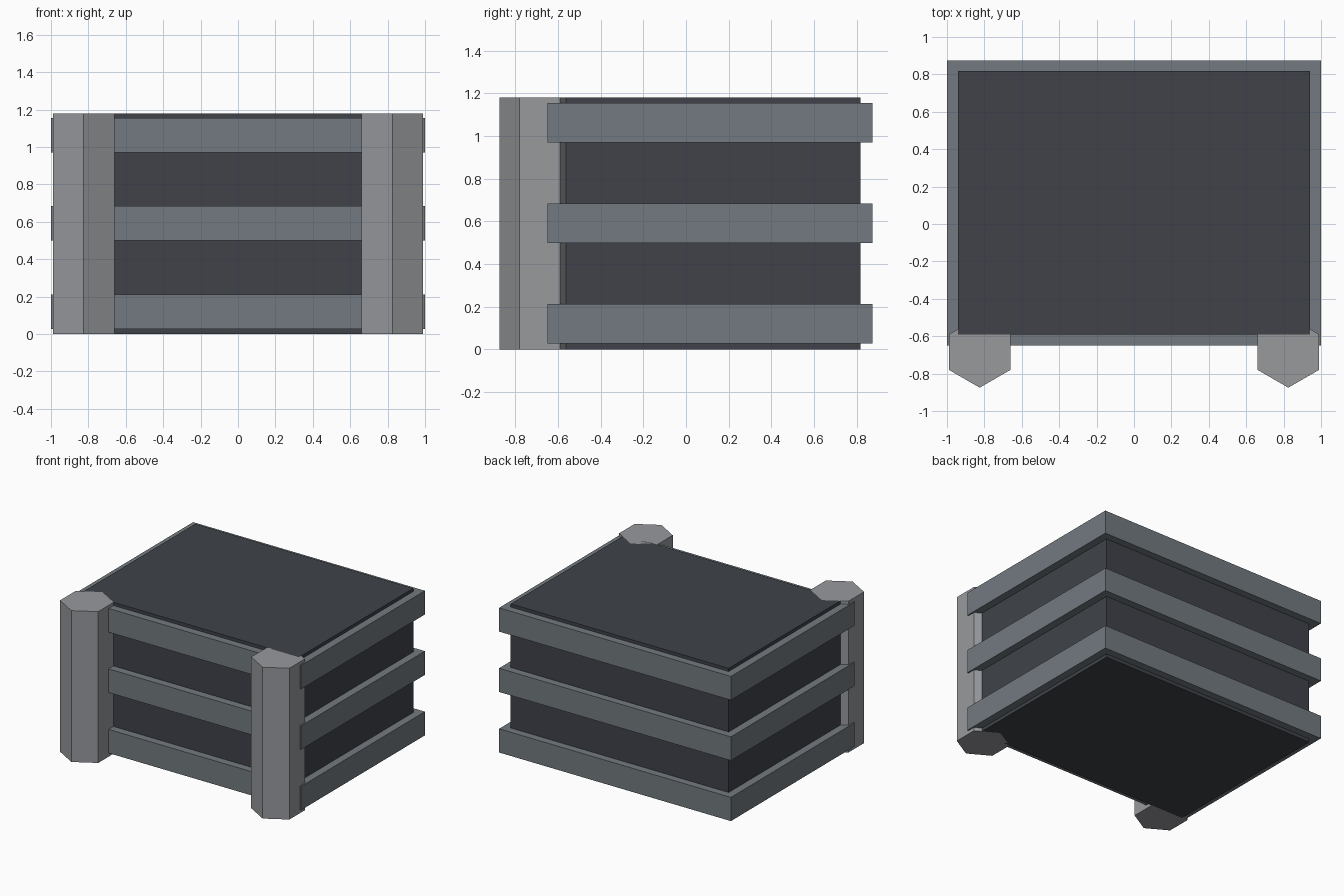
import bpy, math

if "Cube" in bpy.data.objects:
    bpy.data.objects.remove(bpy.data.objects["Cube"])

HEIGHT = 1.18


def material(name, rgb):
    m = bpy.data.materials.new(name)
    m.diffuse_color = (*rgb, 1)
    m.use_nodes = True
    m.node_tree.nodes["Principled BSDF"].inputs["Base Color"].default_value = m.diffuse_color
    return m


dark = material("dark_panel", (0.05, 0.055, 0.067))
steel = material("steel_band", (0.17, 0.195, 0.215))
light = material("light_post", (0.31, 0.32, 0.335))


def box(name, x, y, z, mat):
    """Axis-aligned box from (min, max) pairs."""
    bpy.ops.mesh.primitive_cube_add(size=1, location=[sum(r) / 2 for r in (x, y, z)])
    ob = bpy.context.object
    ob.name = name
    ob.scale = [r[1] - r[0] for r in (x, y, z)]
    bpy.ops.object.transform_apply(location=False, rotation=False, scale=True)
    ob.data.materials.append(mat)


# Main block
box("body", (-0.94, 0.94), (-0.59, 0.817), (0, HEIGHT), dark)

# Three bands wrapped round the block
for label, z in (("lower", 0.027), ("middle", 0.499), ("upper", 0.97)):
    box(label + "_band", (-1, 1), (-0.65, 0.875), (z, z + 0.185), steel)

# Hexagonal posts at the front corners, one point facing forward
for label, x in (("left", -0.825), ("right", 0.825)):
    bpy.ops.mesh.primitive_cylinder_add(vertices=6, radius=0.19, depth=HEIGHT,
                                        location=(x, -0.685, HEIGHT / 2))
    post = bpy.context.object
    post.name = label + "_front_post"
    post.data.materials.append(light)
